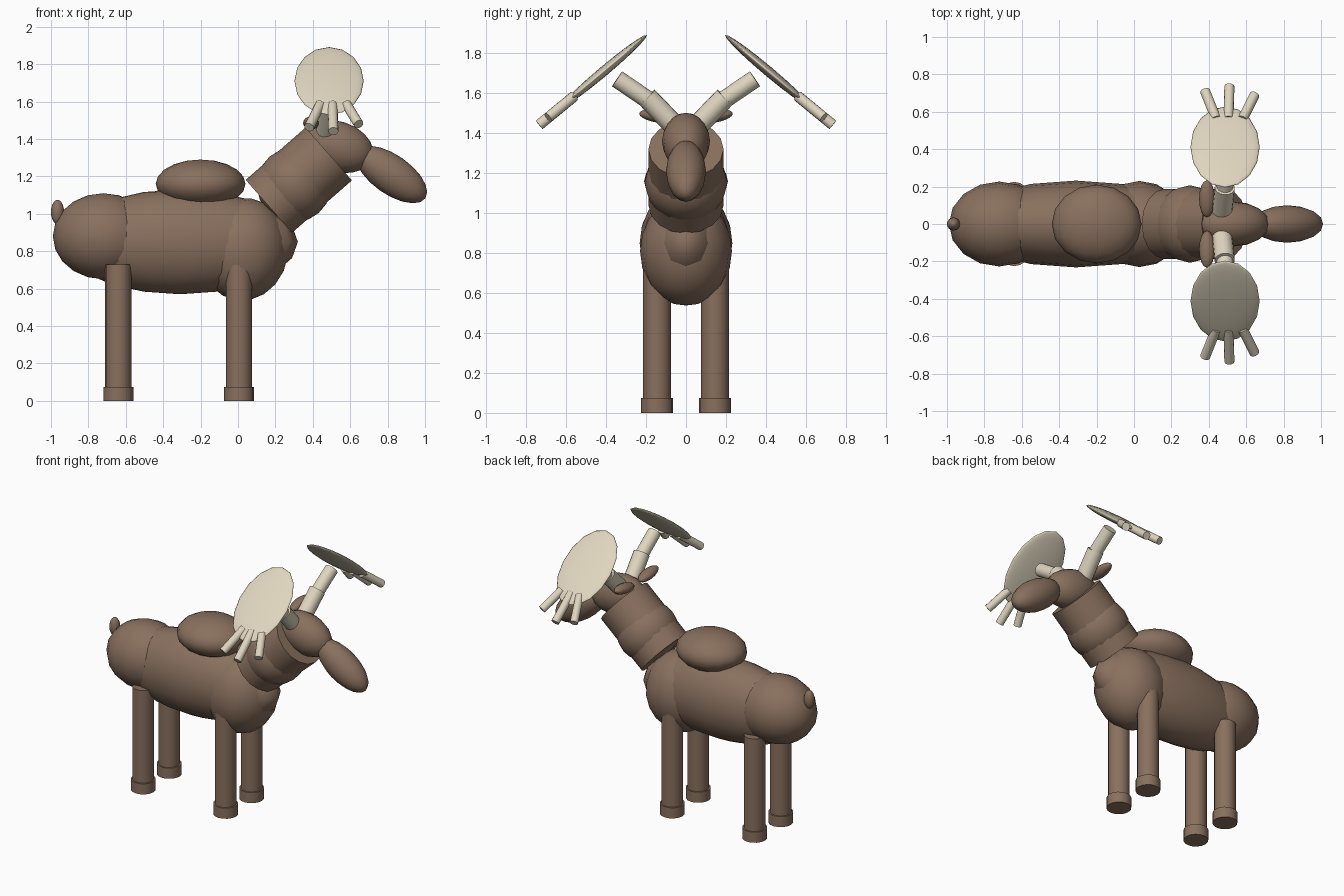
import bpy
from math import radians
from mathutils import Vector

if "Cube" in bpy.data.objects:
    bpy.data.objects.remove(bpy.data.objects["Cube"], do_unlink=True)


def material(name, color):
    m = bpy.data.materials.new(name)
    m.use_nodes = True
    m.diffuse_color = color
    m.node_tree.nodes["Principled BSDF"].inputs["Base Color"].default_value = color
    return m


FUR = material("brown fur", (0.25, 0.162, 0.112, 1))
HORN = material("pale antler", (0.74, 0.67, 0.52, 1))


def finish(name, mat):
    ob = bpy.context.object
    ob.name = name
    ob.data.materials.append(mat)
    bpy.ops.object.shade_smooth_by_angle(angle=radians(40))
    return ob


def ellipsoid(name, center, radii, mat=FUR, pitch=0, roll=0):
    """Stretched low-poly ball; pitch tips its +x end down, roll turns it about x."""
    bpy.ops.mesh.primitive_uv_sphere_add(
        segments=16, ring_count=10, radius=1, location=center,
        rotation=(radians(roll), radians(pitch), 0))
    bpy.context.object.scale = radii
    return finish(name, mat)


def rod(name, start, end, radius, mat=FUR, sides=16):
    """Capped cylinder between two points."""
    a, b = Vector(start), Vector(end)
    bpy.ops.mesh.primitive_cylinder_add(
        vertices=sides, radius=radius, depth=(b - a).length, location=(a + b) / 2,
        rotation=(b - a).to_track_quat("Z", "Y").to_euler())
    return finish(name, mat)


# Trunk
ellipsoid("body", (-0.31, 0, 0.85), (0.63, 0.232, 0.28))
ellipsoid("rump", (-0.72, 0, 0.88), (0.27, 0.227, 0.23))
ellipsoid("chest", (0.03, 0, 0.81), (0.24, 0.23, 0.275), pitch=8)
ellipsoid("hump", (-0.2, 0, 1.16), (0.24, 0.21, 0.13))
ellipsoid("tail", (-0.965, 0, 1.01), (0.035, 0.035, 0.065))

# Neck and head
rod("neck", (0.165, 0, 1.04), (0.485, 0, 1.32), 0.188)
ellipsoid("neck_bulge", (0.3, 0, 1.155), (0.2, 0.207, 0.2), pitch=-41)
ellipsoid("head", (0.53, 0, 1.36), (0.2, 0.12, 0.135), pitch=18)
ellipsoid("snout", (0.82, 0, 1.21), (0.222, 0.1, 0.105), pitch=35)

for side, s in (("left", 1), ("right", -1)):
    # Legs with hooves
    for place, x in (("front", 0.005), ("back", -0.64)):
        y = s * 0.145
        rod(f"{place}_{side}_leg", (x, y, 0.04), (x, y, 0.73), 0.07)
        rod(f"{place}_{side}_hoof", (x, y, 0), (x, y, 0.075), 0.08)

    ellipsoid(f"{side}_ear", (0.39, s * 0.135, 1.485), (0.042, 0.1, 0.033), roll=s * 8)

    # Antler stalk in two pieces
    rod(f"{side}_antler_base", (0.47, s * 0.05, 1.43), (0.485, s * 0.195, 1.58), 0.054, HORN)
    rod(f"{side}_antler_stalk", (0.485, s * 0.18, 1.56), (0.49, s * 0.345, 1.672), 0.045, HORN)

    # Broad antler plate, sloping down and outward
    ellipsoid(f"{side}_antler_plate", (0.487, s * 0.412, 1.71), (0.185, 0.282, 0.025),
              HORN, roll=-s * 40)

    # Three tines fanning from the lower rim
    for n, (x0, x1, reach) in enumerate(((0.44, 0.38, 0.71), (0.505, 0.51, 0.735), (0.58, 0.645, 0.69))):
        drop = 1.71 - 0.84 * (reach - 0.415)
        rod(f"{side}_tine_{n + 1}", (x0, s * 0.56, 1.585), (x1, s * reach, drop), 0.027, HORN, 12)
